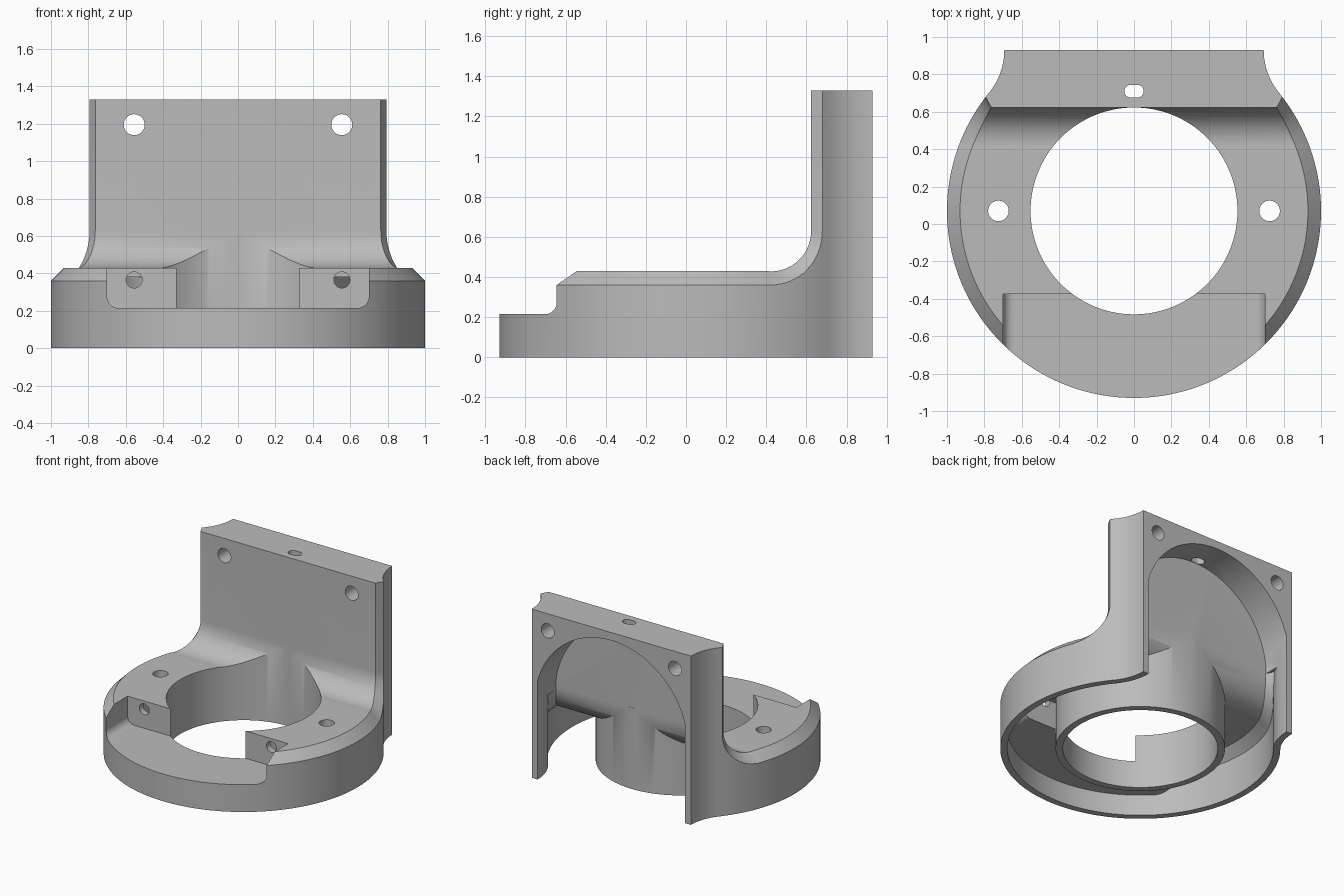
import bpy, bmesh
from math import sin, cos, pi, sqrt, atan2
from mathutils import Vector

if "Cube" in bpy.data.objects:
    bpy.data.objects.remove(bpy.data.objects["Cube"])

CY = 0.07                  # centre of the ring in y
TOP, BASE_TOP = 1.33, 0.43
WALL_Y, FILLET = 0.623, 0.2
THICK = 0.05
BACK = 0.93
FLARE = 0.36               # concave corner radius beside the back plate


def make(name, bm):
    bmesh.ops.recalc_face_normals(bm, faces=bm.faces)
    mesh = bpy.data.meshes.new(name)
    bm.to_mesh(mesh)
    bm.free()
    ob = bpy.data.objects.new(name, mesh)
    bpy.context.collection.objects.link(ob)
    return ob


def prism(name, outline, low, high, axis="z"):
    """Extrude a 2D outline along z (x, y points) or along y (x, z points)."""
    bm = bmesh.new()
    place = (lambda p, h: (p[0], p[1], h)) if axis == "z" else (lambda p, h: (p[0], h, p[1]))
    rings = [[bm.verts.new(place(p, h)) for p in outline] for h in (low, high)]
    bm.faces.new(rings[0])
    bm.faces.new(rings[1])
    n = len(outline)
    for i in range(n):
        j = (i + 1) % n
        bm.faces.new((rings[0][i], rings[0][j], rings[1][j], rings[1][i]))
    return make(name, bm)


def arc(cx, cy, r, start, end, n):
    return [(cx + r * cos(start + (end - start) * i / n),
             cy + r * sin(start + (end - start) * i / n)) for i in range(n + 1)]


def disc(name, cx, cy, r, low, high, axis="z", n=48):
    return prism(name, arc(cx, cy, r, 0, 2 * pi, n)[:-1], low, high, axis)


def combine(target, tool, op="DIFFERENCE"):
    mod = target.modifiers.new(op, "BOOLEAN")
    mod.operation, mod.solver, mod.object = op, "EXACT", tool
    bpy.context.view_layer.objects.active = target
    bpy.ops.object.modifier_apply(modifier=mod.name)
    bpy.data.objects.remove(tool)


def plan(t, back):
    """Round base outline with a flared back, moved inwards by t."""
    reach = 1 + FLARE
    fx = sqrt(reach ** 2 - (BACK - CY) ** 2)
    join = atan2(BACK - CY, fx)
    right = arc(0, CY, 1 - t, -pi / 2, join, 60)
    right += arc(fx, BACK, FLARE + t, join + pi, pi, 14)[1:]
    if back > BACK:
        right.append((right[-1][0], back))
    return right + [(-x, y) for x, y in reversed(right[1:])]


def step_cutter(name, t):
    """Space above the base and before the wall, with a chamfer round its rim."""
    r, chamfer = 1 - t, 0.07
    z0, fy, fz = BASE_TOP - t, WALL_Y - FILLET, BASE_TOP + FILLET
    path = []
    first = -1.0
    last = atan2(fy - CY, sqrt(r * r - (fy - CY) ** 2))
    for i in range(40):
        y = CY + r * sin(first + (last - first) * i / 40)
        path.append((y, z0, Vector((0, 0, 1))))
    for i, (y, z) in enumerate(arc(fy, fz, FILLET + t, -pi / 2, 0, 16)):
        a = -pi / 2 * (1 - i / 16)
        path.append((y, z, Vector((0, -cos(a), -sin(a)))))
    path.append((WALL_Y + t, TOP + 0.3, Vector((0, -1, 0))))
    bm = bmesh.new()
    far = [bm.verts.new((s * 2.5, -1.3, TOP + 0.3)) for s in (-1, 1)]
    rows = []
    for y, z, n in path:
        x = sqrt(r * r - (y - CY) ** 2)
        edge = Vector((x, y, z))
        radial = Vector((x, y - CY, 0)) / r
        dot = radial.dot(n)
        a = edge - chamfer * (radial - dot * n).normalized()
        b = edge - chamfer * (n - dot * radial).normalized()
        out = b + 2 * (b - a)
        pts = [Vector((-out.x, out.y, out.z)), Vector((-a.x, a.y, a.z)), a, out]
        rows.append([far[0]] + [bm.verts.new(p) for p in pts] + [far[1]])
    for p, q in zip(rows, rows[1:]):
        for i in range(5):
            quad = list(dict.fromkeys((p[i], p[i + 1], q[i + 1], q[i])))
            bm.faces.new(quad)
        # the line between the far points is shared by every section
    for row in (rows[0], rows[-1]):
        bm.faces.new(row)
    bmesh.ops.triangulate(bm, faces=bm.faces)
    return make(name, bm)


def pocket(name, t):
    """Front recess with rounded lower corners."""
    w, low, rad = 0.7 + t, 0.215 - t, 0.06
    right = arc(w - rad, low + rad, rad, -pi / 2, 0, 8) + [(w, 2)]
    outline = right + [(-x, z) for x, z in reversed(right)]
    return prism(name, outline, -2, -0.375 + t, "y")


# Solid body: base, back wall and front recess
body = prism("bracket_body", plan(0, BACK), 0, TOP)
combine(body, step_cutter("step", 0))
combine(body, pocket("recess", 0))

# Hollow underside, open at the bottom and the back
cavity = prism("cavity", plan(THICK, BACK + 0.1), -0.1, TOP - 0.02)
combine(cavity, step_cutter("inner_step", THICK))
combine(cavity, pocket("inner_recess", THICK))
arch = arc(0, 0.6, 0.667, 0, pi, 64)
arch = [(1.2, -0.5), (1.2, 0.6)] + arch + [(-1.2, 0.6), (-1.2, -0.5)]
combine(cavity, prism("arch", arch, -2, 2, "y"), "INTERSECT")
combine(cavity, disc("tube", 0, CY, 0.605, -0.5, 0.64, n=120))
combine(body, cavity)

# Central bore
combine(body, disc("bore", 0, CY, 0.553, -0.5, 0.9, n=120))

# Bolt holes
for s in (-1, 1):
    combine(body, disc("base_hole", s * 0.725, CY, 0.055, 0.2, 0.6))
    combine(body, disc("wall_hole", s * 0.555, 1.195, 0.056, 0.5, 1.1, "y"))
    combine(body, disc("recess_hole", s * 0.555, 0.365, 0.043, -0.45, -0.25, "y"))

# Slot in the top of the wall
slot = arc(0.018, 0.71, 0.034, -pi / 2, pi / 2, 16) + arc(-0.018, 0.71, 0.034, pi / 2, 1.5 * pi, 16)
combine(body, prism("slot", slot, 1.1, 1.5))

# Grey finish
grey = bpy.data.materials.new("plain_grey")
grey.use_nodes = True
colour = (0.5, 0.5, 0.5, 1)
grey.diffuse_color = colour
grey.node_tree.nodes["Principled BSDF"].inputs["Base Color"].default_value = colour
body.data.materials.clear()
body.data.materials.append(grey)

for ob in bpy.context.selected_objects:
    ob.select_set(False)
body.select_set(True)
bpy.context.view_layer.objects.active = body
bpy.ops.object.shade_smooth_by_angle(angle=0.5)
